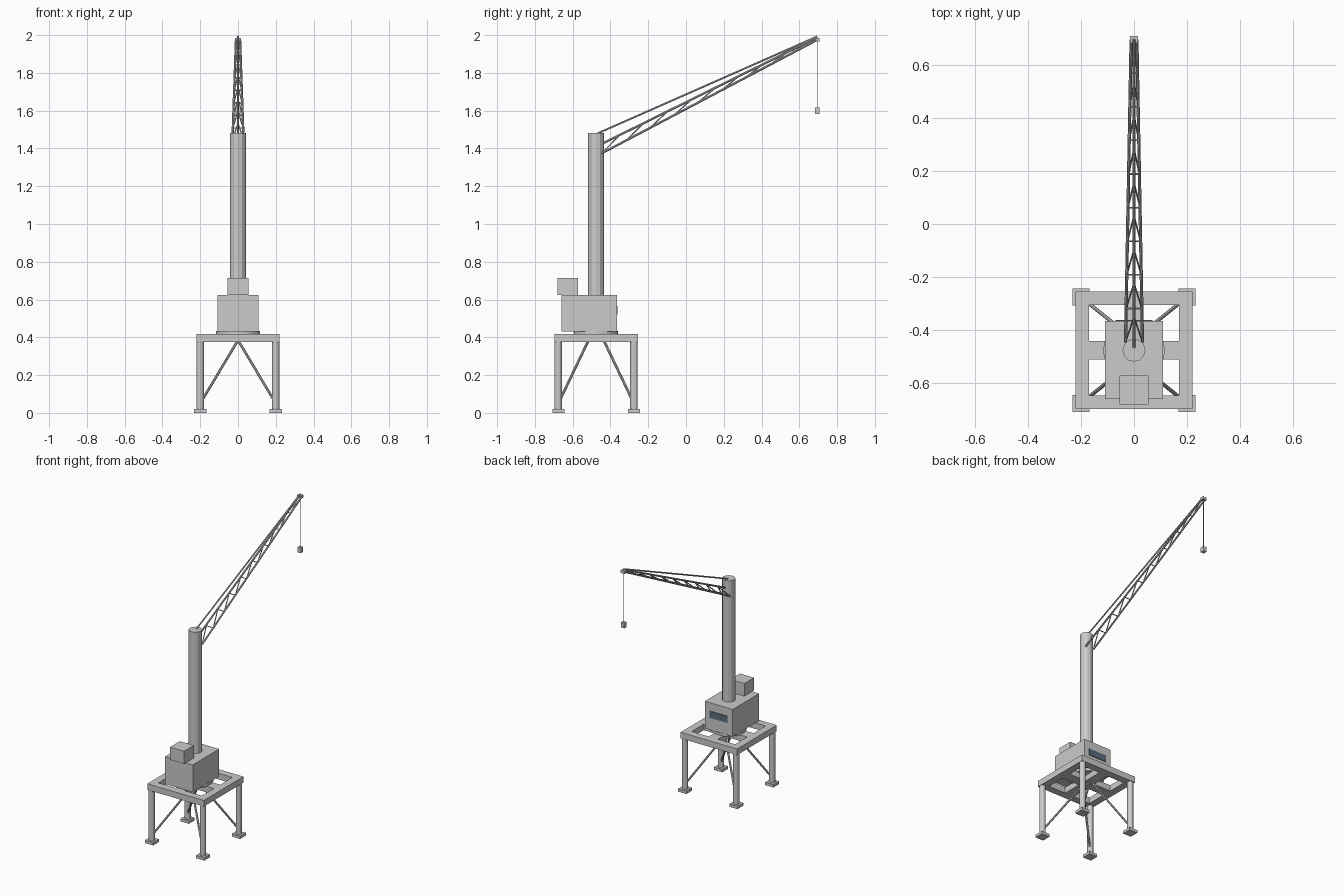
import bpy
import math
from mathutils import Vector

if "Cube" in bpy.data.objects:
    bpy.data.objects.remove(bpy.data.objects["Cube"])

CY = -0.476  # y of the slewing axis


def box(name, x, y, z):
    """Box from (min, max) ranges."""
    lo, hi = Vector((x[0], y[0], z[0])), Vector((x[1], y[1], z[1]))
    bpy.ops.mesh.primitive_cube_add(size=1, location=(lo + hi) / 2)
    ob = bpy.context.object
    ob.name = name
    ob.scale = hi - lo
    bpy.ops.object.transform_apply(location=False, rotation=False, scale=True)
    return ob


def rod(name, a, b, r, sides=6):
    """Cylinder running between two points."""
    a, b = Vector(a), Vector(b)
    d = b - a
    bpy.ops.mesh.primitive_cylinder_add(vertices=sides, radius=r, depth=d.length,
                                        location=(a + b) / 2)
    ob = bpy.context.object
    ob.name = name
    ob.rotation_euler = d.to_track_quat('Z', 'Y').to_euler()
    return ob


# Portal: feet, legs and diagonal braces
for sx in (-1, 1):
    for sy in (-1, 1):
        x, y = sx * 0.2, CY + sy * 0.2
        box("foot", (x - 0.032, x + 0.032), (y - 0.032, y + 0.032), (0, 0.02))
        rod("leg", (x, y, 0.02), (x, y, 0.38), 0.02, 12)
        rod("leg_brace", (x, y, 0.05), (0, CY + sy * 0.04, 0.385), 0.007, 8)

# Deck: outer frame and crossing beams
Z = (0.375, 0.418)
for s in (-1, 1):
    box("deck_beam_x", (-0.221, 0.221), sorted((CY + s * 0.17, CY + s * 0.221)), Z)
    box("deck_beam_y", sorted((s * 0.17, s * 0.221)), (CY - 0.17, CY + 0.17), Z)
    box("deck_cross_arm", sorted((s * 0.035, s * 0.17)), (CY - 0.035, CY + 0.035), Z)
box("deck_cross_beam", (-0.035, 0.035), (CY - 0.17, CY + 0.17), Z)

# Slewing ring, machine house, counterweight and window
rod("slewing_ring", (0, CY, 0.415), (0, CY, 0.434), 0.116, 24)
box("machine_house", (-0.109, 0.109), (-0.66, -0.366), (0.432, 0.625))
box("counterweight", (-0.055, 0.055), (-0.68, -0.572), (0.625, 0.715))
window = box("house_window", (-0.07, 0.07), (-0.37, -0.362), (0.52, 0.567))
glass = bpy.data.materials.new("glass")
glass.diffuse_color = (0.1, 0.15, 0.2, 1)
glass.use_nodes = True
glass.node_tree.nodes["Principled BSDF"].inputs["Base Color"].default_value = glass.diffuse_color
window.data.materials.append(glass)

# Mast
rod("mast", (0, CY, 0.62), (0, CY, 1.482), 0.043, 12)

# Lattice jib: two lower chords, one upper chord, lacing
base_y, tip_y = -0.445, 0.695


def lower(t, s):
    return Vector((s * (0.032 + t * (0.011 - 0.032)),
                   base_y + t * (tip_y - base_y), 1.375 + t * 0.6))


def upper(t):
    return Vector((0, base_y + t * (tip_y - base_y), 1.425 + t * 0.563))


for s in (-1, 1):
    rod("jib_lower_chord", lower(0, s), lower(1, s), 0.006, 8)
rod("jib_upper_chord", upper(0), upper(1), 0.006, 8)
BAYS = 9
for i in range(BAYS + 1):
    t = i / BAYS
    rod("jib_rung", lower(t, -1), lower(t, 1), 0.0035)
    if i < BAYS:
        for s in (-1, 1):
            rod("jib_lacing", lower(t, s), upper(t + 0.75 / BAYS), 0.0035)

# Tie rod, head block, hoist rope and hook block
rod("jib_tie", (0, -0.468, 1.48), (0, tip_y, 1.993), 0.005, 8)
box("jib_head", (-0.016, 0.016), (0.682, 0.708), (1.967, 1.985))
rod("hoist_rope", (0, tip_y, 1.97), (0, tip_y, 1.61), 0.002)
box("hook_block", (-0.013, 0.013), (0.682, 0.708), (1.582, 1.618))
